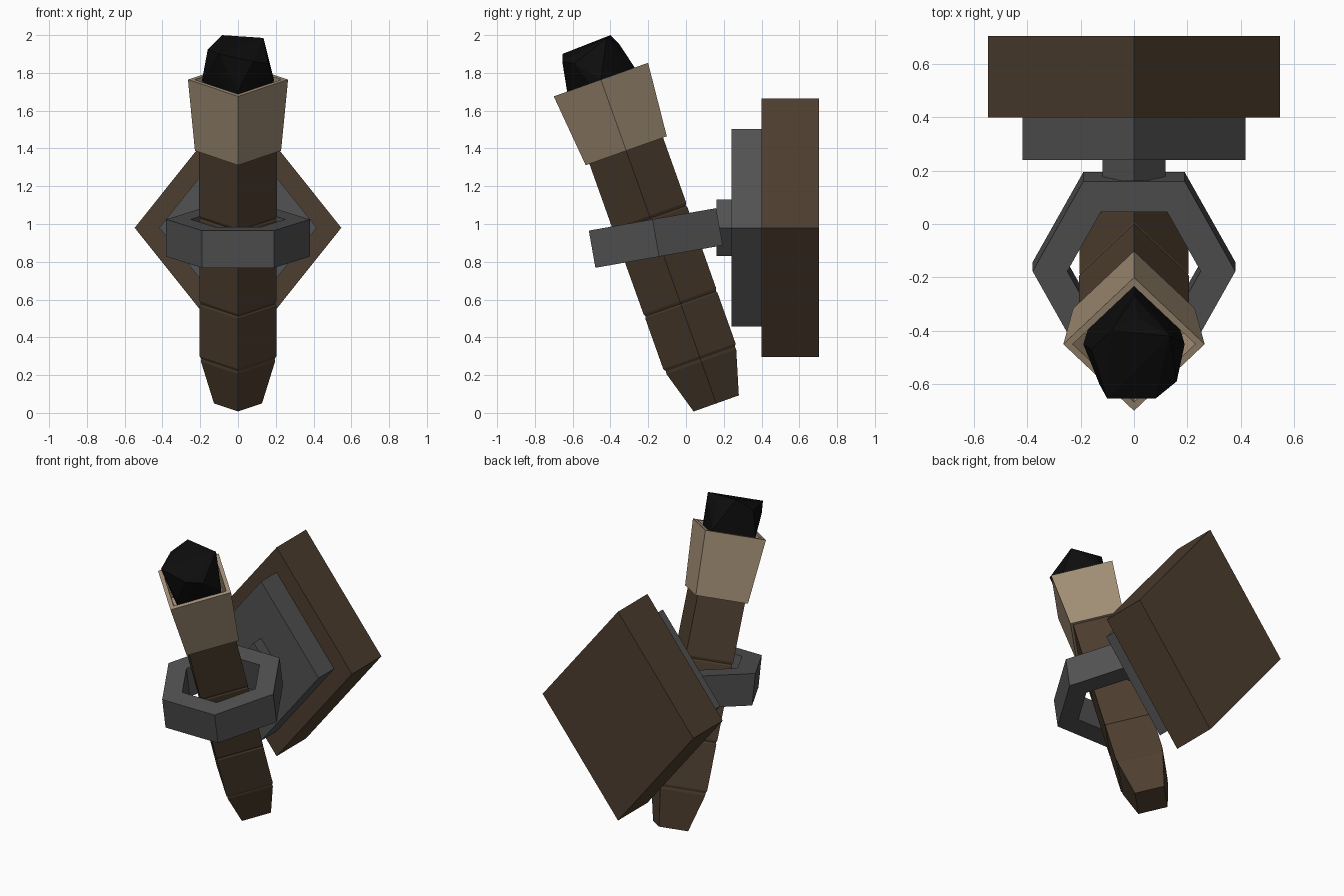
import bpy, bmesh, math
from mathutils import Matrix, Vector

if "Cube" in bpy.data.objects:
    bpy.data.objects.remove(bpy.data.objects["Cube"])


def material(name, rgb):
    m = bpy.data.materials.new(name)
    m.diffuse_color = (*rgb, 1)
    m.use_nodes = True
    m.node_tree.nodes["Principled BSDF"].inputs["Base Color"].default_value = m.diffuse_color
    return m


WOOD = material("dark_wood", (0.075, 0.048, 0.028))
TAN = material("tan_wrap", (0.36, 0.27, 0.18))
METAL = material("dark_metal", (0.085, 0.085, 0.085))
COAL = material("charcoal", (0.004, 0.004, 0.004))


def finish(bm, name, mat):
    bmesh.ops.recalc_face_normals(bm, faces=bm.faces)
    me = bpy.data.meshes.new(name)
    bm.to_mesh(me)
    bm.free()
    ob = bpy.data.objects.new(name, me)
    me.materials.append(mat)
    bpy.context.collection.objects.link(ob)
    return ob


def turned(name, mat, sides, profile, place, scale=(1, 1), closed_loop=False):
    """Sweep a (height, radius) profile round local z with few sides."""
    bm = bmesh.new()
    rings = []
    for h, r in profile:
        ring = []
        for i in range(sides):
            a = math.tau * i / sides
            ring.append(bm.verts.new(place @ Vector(
                (r * math.cos(a) * scale[0], r * math.sin(a) * scale[1], h))))
        rings.append(ring)
    pairs = list(zip(rings, rings[1:]))
    if closed_loop:
        pairs.append((rings[-1], rings[0]))
    for lo, hi in pairs:
        for i in range(sides):
            j = (i + 1) % sides
            bm.faces.new((lo[i], lo[j], hi[j], hi[i]))
    if not closed_loop:
        bm.faces.new(rings[0])
        bm.faces.new(rings[-1])
    return finish(bm, name, mat)


def tilt(y, z, degrees):
    return Matrix.Translation((0, y, z)) @ Matrix.Rotation(math.radians(degrees), 4, 'X')


torch = tilt(0.16, 0.05, 19.6)

# Square shaft standing on a corner, with shallow grooves
turned("torch_shaft", WOOD, 4, [
    (0, 0.127), (0.235, 0.196), (0.25, 0.194), (0.265, 0.203),
    (0.55, 0.203), (0.56, 0.197), (0.575, 0.204),
    (1.03, 0.205), (1.04, 0.199), (1.055, 0.207), (1.45, 0.207)], torch)

# Flared hollow cup
turned("torch_cup", TAN, 4, [
    (1.42, 0.228), (1.82, 0.265), (1.82, 0.23), (1.62, 0.212)], torch)

# Faceted charcoal lump: square base in the cup, irregular top
bm = bmesh.new()
for h, r in ((1.625, 0.17), (1.82, 0.19)):
    for i in range(4):
        a = math.tau * i / 4
        bm.verts.new(torch @ Vector((r * math.cos(a), r * math.sin(a), h)))
for p in ((-0.085, -0.40, 2.0), (0.135, -0.42, 1.985), (0.02, -0.355, 1.955),
          (-0.16, -0.47, 1.925), (-0.1, -0.655, 1.9), (0.08, -0.655, 1.86),
          (0.16, -0.59, 1.85), (-0.13, -0.6, 1.85)):
    bm.verts.new(p)
hull = bmesh.ops.convex_hull(bm, input=bm.verts)
inside = [v for v in bm.verts if not v.link_faces]
bmesh.ops.delete(bm, geom=inside, context='VERTS')
finish(bm, "charcoal_head", COAL)

# Hexagonal holder ring
turned("holder_ring", METAL, 6, [
    (-0.1, 0.38), (0.1, 0.38), (0.1, 0.25), (-0.1, 0.25)],
    tilt(-0.16, 0.926, 10), (1, 1.04), closed_loop=True)

# Diamond wall plates and stem, stacked along y
for name, mat, y0, y1, half_x, half_z in (
        ("bracket_stem", METAL, 0.162, 0.24, 0.118, 0.15),
        ("bracket_plate", METAL, 0.24, 0.40, 0.417, 0.522),
        ("wall_board", WOOD, 0.40, 0.705, 0.547, 0.685)):
    turned(name, mat, 4, [(y0, 1), (y1, 1)], tilt(0, 0.98, -90), (half_x, half_z))
